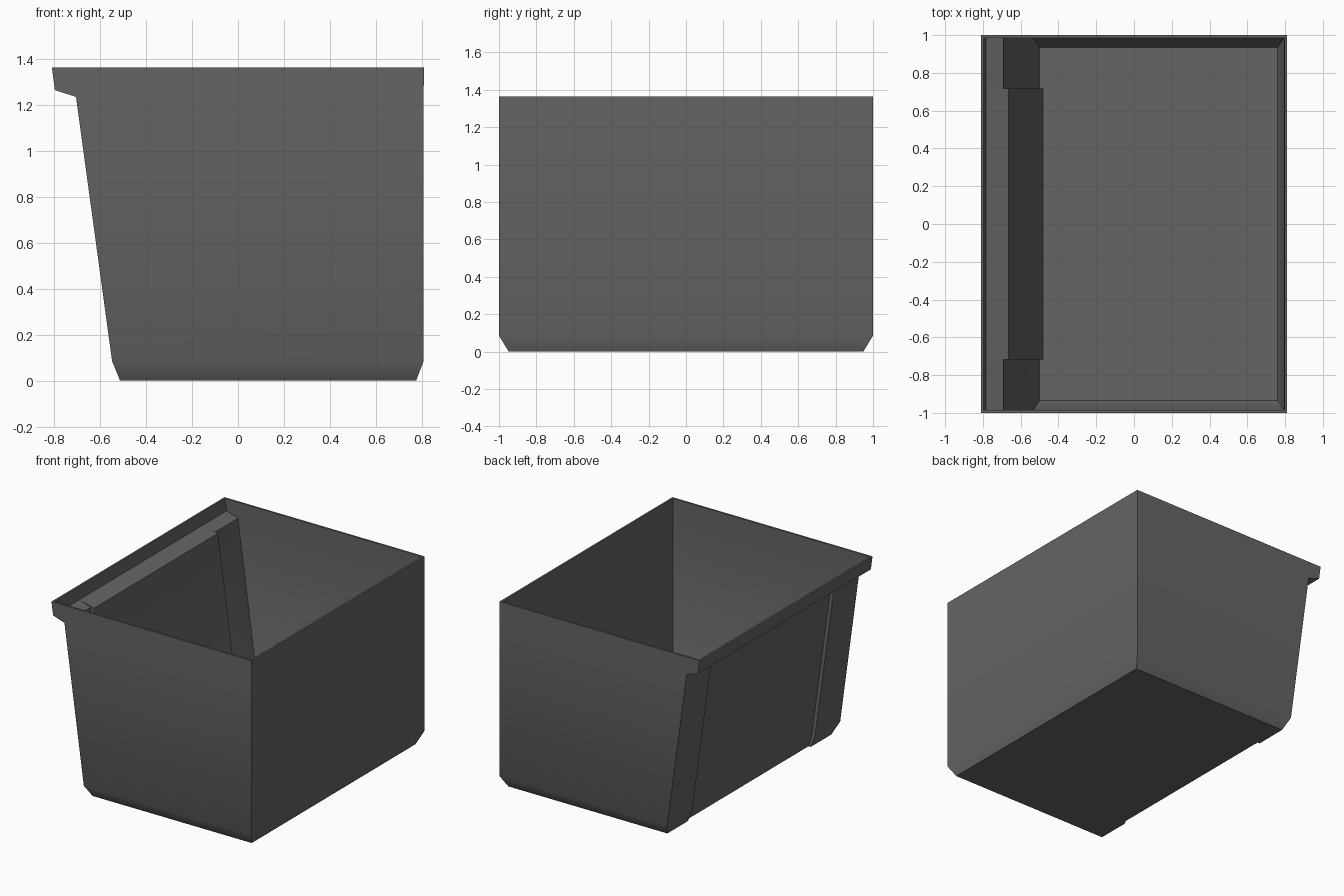
import bpy, bmesh, math

if "Cube" in bpy.data.objects:
    bpy.data.objects.remove(bpy.data.objects["Cube"])

grey = bpy.data.materials.new("dark_grey_plastic")
grey.diffuse_color = (0.13, 0.13, 0.13, 1)
grey.use_nodes = True
grey.node_tree.nodes["Principled BSDF"].inputs["Base Color"].default_value = grey.diffuse_color

T = 0.014   # wall thickness
NOTCH = 0.71  # half width of the recessed panel in the sloped wall

# z, sloped wall x, recessed panel x, straight wall x, half depth
levels = [
    (0.005, -0.513, -0.495, 0.775, 0.948),
    (0.085, -0.548, -0.520, 0.808, 1.0),
    (1.235, -0.705, -0.678, 0.808, 1.0),
    (1.265, -0.797, -0.797, 0.808, 1.0),
    (1.363, -0.810, -0.810, 0.810, 1.0),
]


def ring(bm, z, xl, xm, xr, y, inset=0.0, lift=0.0):
    xl, xm, xr, y = xl + inset, xm + inset, xr - inset, y - inset
    n = NOTCH + inset * 0.5
    pts = [(xr, -y), (xr, y), (xl, y), (xl, n), (xm, n), (xm, -n), (xl, -n), (xl, -y)]
    return [bm.verts.new((px, py, z + lift)) for px, py in pts]


bm = bmesh.new()
# outer shell upwards, over the rim, then inner shell downwards
rings = [ring(bm, lv[0] if i else 0.0, *lv[1:]) for i, lv in enumerate(levels)]
for i, lv in reversed(list(enumerate(levels))):
    rings.append(ring(bm, *lv, inset=T, lift=0.0 if i == len(levels) - 1 else 0.010))

for a, b in zip(rings, rings[1:]):
    for i in range(8):
        j = (i + 1) % 8
        bm.faces.new((a[i], a[j], b[j], b[i]))
# underside and inner floor
bm.faces.new(rings[0])
bm.faces.new(rings[-1])
# merge coincident points where the recess fades out at the lip, tidy normals
bmesh.ops.remove_doubles(bm, verts=bm.verts[:], dist=0.0005)
bmesh.ops.dissolve_degenerate(bm, edges=bm.edges[:], dist=0.0005)
bmesh.ops.recalc_face_normals(bm, faces=bm.faces[:])

mesh = bpy.data.meshes.new("storage_bin")
bm.to_mesh(mesh)
bm.free()
mesh.materials.append(grey)
bin_obj = bpy.data.objects.new("storage_bin", mesh)
bpy.context.collection.objects.link(bin_obj)
bpy.context.view_layer.objects.active = bin_obj
bin_obj.select_set(True)
bpy.ops.object.shade_smooth_by_angle(angle=math.radians(50))
